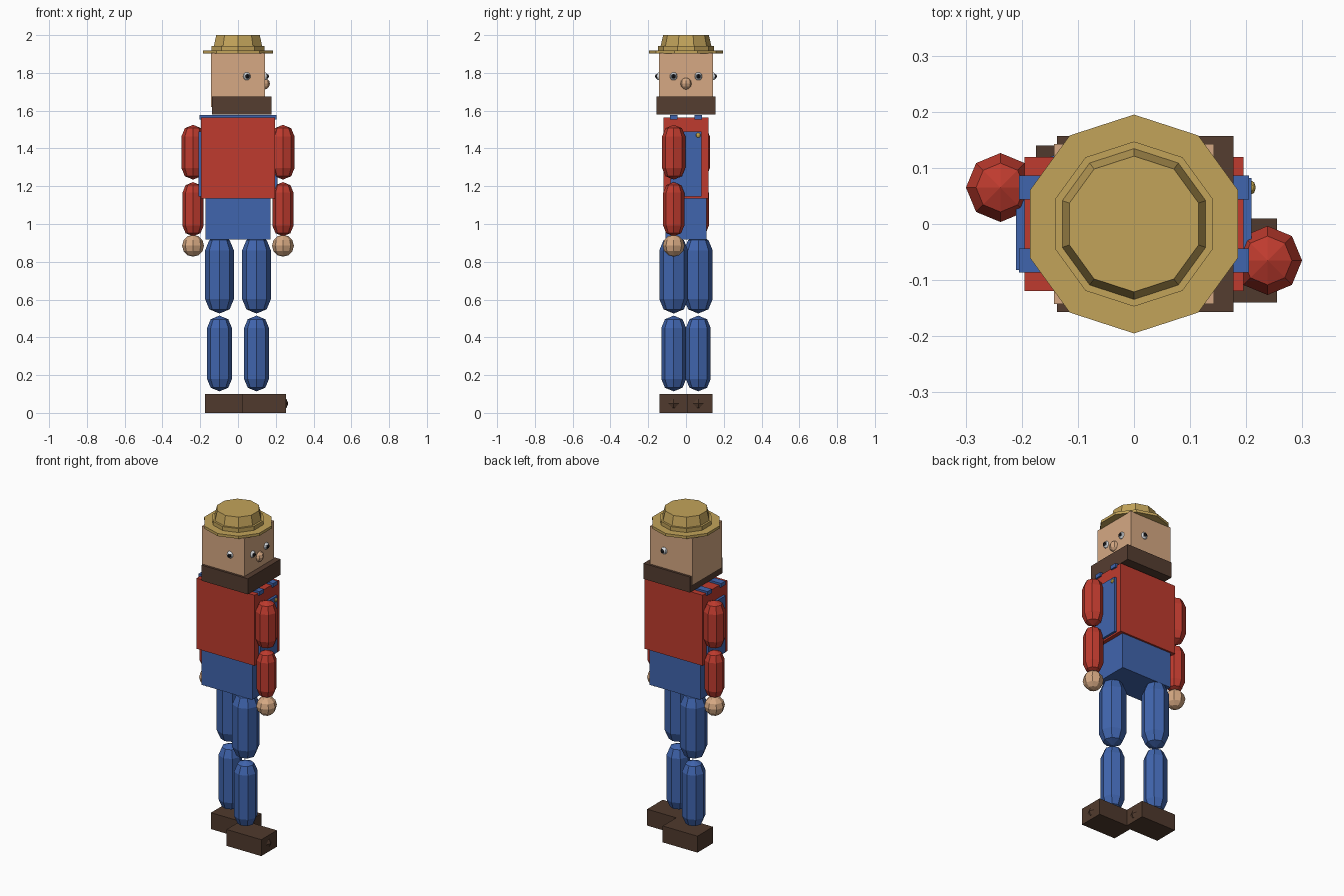
import bpy, bmesh, math
from mathutils import Matrix

if "Cube" in bpy.data.objects:
    bpy.data.objects.remove(bpy.data.objects["Cube"])


def material(name, hex_code):
    def lin(i):
        c = int(hex_code[i:i + 2], 16) / 255
        return c / 12.92 if c <= 0.04045 else ((c + 0.055) / 1.055) ** 2.4
    m = bpy.data.materials.new(name)
    m.diffuse_color = (lin(0), lin(2), lin(4), 1)
    m.use_nodes = True
    m.node_tree.nodes["Principled BSDF"].inputs["Base Color"].default_value = m.diffuse_color
    return m


RED = material("red_shirt", "BF3B2E")
BLUE = material("blue_denim", "4065AE")
SKIN = material("skin", "D6A983")
BEARD = material("beard_brown", "553D30")
BOOT = material("boot_brown", "503A2D")
STRAW = material("straw", "C2A35A")
WHITE = material("eye_white", "D8DCE0")
BLACK = material("pupil_black", "1C1C20")
BRASS = material("brass", "C9A84A")


def finish(name, bm, mat):
    bmesh.ops.recalc_face_normals(bm, faces=bm.faces[:])
    me = bpy.data.meshes.new(name)
    bm.to_mesh(me)
    bm.free()
    me.materials.append(mat)
    ob = bpy.data.objects.new(name, me)
    bpy.context.collection.objects.link(ob)
    return ob


def box(name, mat, x, y, z):
    """Box from (min, max) ranges."""
    bm = bmesh.new()
    bmesh.ops.create_cube(bm, size=1)
    for v in bm.verts:
        v.co = [(a + b) / 2 + c * (b - a) for c, (a, b) in zip(v.co, (x, y, z))]
    return finish(name, bm, mat)


def ball(name, mat, centre, radii, seg=8, rings=6):
    bm = bmesh.new()
    bmesh.ops.create_uvsphere(
        bm, u_segments=seg, v_segments=rings, radius=1,
        matrix=Matrix.Translation(centre) @ Matrix.Diagonal((*radii, 1)))
    return finish(name, bm, mat)


def lathe(name, mat, profile, sides, cx=0, cy=0, start=0):
    """Spin (radius, z) pairs; radius 0 makes a pole, open ends are capped."""
    bm = bmesh.new()
    rings = []
    for r, z in profile:
        n = sides if r > 0 else 1
        rings.append([bm.verts.new((cx + r * math.cos(start + math.tau * i / sides),
                                    cy + r * math.sin(start + math.tau * i / sides), z))
                      for i in range(n)])
    for a, b in zip(rings, rings[1:]):
        for i in range(sides):
            j = (i + 1) % sides
            quad = [a[i % len(a)], a[j % len(a)], b[j % len(b)], b[i % len(b)]]
            bm.faces.new(list(dict.fromkeys(quad)))
    for ring in (rings[0], rings[-1]):
        if len(ring) > 2:
            bm.faces.new(ring)
    return finish(name, bm, mat)


def capsule(name, mat, cx, cy, r, z0, z1):
    k = r * math.sqrt(0.5)
    lathe(name, mat, [(0, z0), (k, z0 + r - k), (r, z0 + r),
                      (r, z1 - r), (k, z1 - r + k), (0, z1)], 8, cx, cy)


# Limbs: the two sides are staggered front to back
for side, s in (("left", -1), ("right", 1)):
    ax, y, lx = s * 0.238, -s * 0.065, s * 0.098
    capsule(side + "_upper_arm", RED, ax, y, 0.0615, 1.235, 1.525)
    capsule(side + "_forearm", RED, ax, y, 0.056, 0.935, 1.222)
    ball(side + "_hand", SKIN, (ax, y, 0.885), (0.058, 0.058, 0.058))
    capsule(side + "_thigh", BLUE, lx, y, 0.076, 0.526, 0.937)
    capsule(side + "_shin", BLUE, lx, y, 0.066, 0.114, 0.515)
    box(side + "_boot", BOOT, (lx - 0.077, lx + 0.157), (y - 0.075, y + 0.075), (0, 0.1))
    ball(side + "_toe_cap", BOOT, (lx + 0.105, y, 0.05), (0.063, 0.07, 0.045))

# Torso, trousers and dungaree panels
box("torso", RED, (-0.195, 0.195), (-0.119, 0.119), (1.135, 1.565))
box("hips", BLUE, (-0.172, 0.172), (-0.108, 0.108), (0.918, 1.136))
box("chest_bib", BLUE, (0.18, 0.209), (-0.082, 0.082), (1.145, 1.49))
box("back_bib", BLUE, (-0.21, -0.18), (-0.082, 0.082), (1.145, 1.49))
for name, s in (("left", 1), ("right", -1)):
    y = s * 0.065
    box(name + "_strap", BLUE, (-0.205, 0.205), (y - 0.021, y + 0.021), (1.553, 1.577))
    ball(name + "_button", BRASS, (0.208, y, 1.47), (0.009, 0.013, 0.013))

# Head and face
box("head", SKIN, (-0.143, 0.143), (-0.143, 0.143), (1.62, 1.905))
box("beard", BEARD, (-0.137, 0.177), (-0.157, 0.157), (1.58, 1.675))
ball("nose", SKIN, (0.137, 0, 1.743), (0.032, 0.032, 0.032))
for name, s in (("left", 1), ("right", -1)):
    ball(name + "_front_eye", WHITE, (0.138, s * 0.066, 1.782), (0.022, 0.022, 0.022))
    ball(name + "_front_pupil", BLACK, (0.153, s * 0.066, 1.782), (0.011, 0.012, 0.012))
    ball(name + "_side_eye", WHITE, (0.047, s * 0.138, 1.782), (0.022, 0.022, 0.022))
    ball(name + "_side_pupil", BLACK, (0.05, s * 0.153, 1.782), (0.012, 0.011, 0.012))

# Straw hat with ten sides
lathe("hat_brim", STRAW, [(0.195, 1.902), (0.195, 1.918)], 10, start=math.pi / 2)
lathe("hat_band", STRAW, [(0.147, 1.91), (0.147, 1.942)], 10, start=math.pi / 2)
lathe("hat_crown", STRAW, [(0.136, 1.935), (0.121, 2.0)], 10, start=math.pi / 2)
